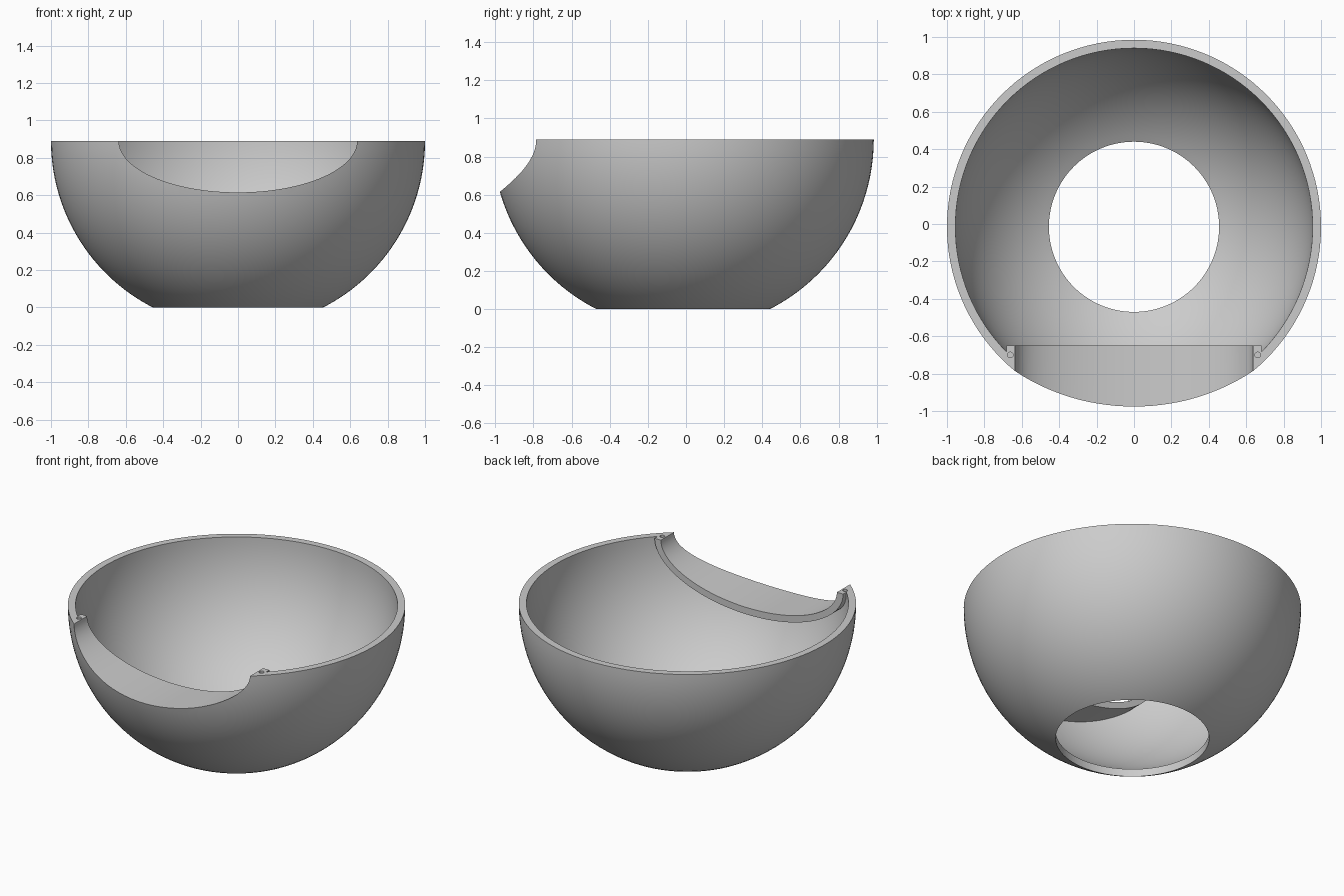
import bpy, math
from mathutils import Matrix

cube = bpy.data.objects.get("Cube")
if cube:
    bpy.data.objects.remove(cube, do_unlink=True)

CY, RIM = -0.015, 0.89            # ball centre: y offset and rim height
OUTER, INNER = 1.0, 0.955         # shell radii
MOUTH_X, MOUTH_Z = 0.637, 0.275   # half sizes of the front opening
LIP = 0.045                       # sleeve thickness
SLEEVE_BACK = -0.65

grey = bpy.data.materials.new("plain grey")
grey.use_nodes = True
colour = (0.6, 0.6, 0.6, 1)
grey.diffuse_color = colour
grey.node_tree.nodes["Principled BSDF"].inputs["Base Color"].default_value = colour


def finish(name):
    ob = bpy.context.object
    ob.name = name
    ob.data.materials.append(grey)
    return ob


def ball(name, radius):
    bpy.ops.mesh.primitive_uv_sphere_add(segments=128, ring_count=64, radius=radius,
                                         location=(0, CY, RIM))
    return finish(name)


def tube(name, radius, depth, location):
    bpy.ops.mesh.primitive_cylinder_add(vertices=128, radius=radius, depth=depth,
                                        location=location)
    return finish(name)


def oval(name, half_x, half_z, y0, y1):
    """Elliptical prism lying along y."""
    ob = tube(name, 1, 1, (0, 0, 0))
    ob.data.transform(Matrix.Translation((0, (y0 + y1) / 2, RIM))
                      @ Matrix.Diagonal((half_x, y1 - y0, half_z, 1))
                      @ Matrix.Rotation(math.pi / 2, 4, 'X'))
    return ob


def cut(target, cutter):
    mod = target.modifiers.new("cut", 'BOOLEAN')
    mod.operation, mod.solver, mod.object = 'DIFFERENCE', 'EXACT', cutter
    with bpy.context.temp_override(object=target, active_object=target):
        bpy.ops.object.modifier_apply(modifier=mod.name)
    bpy.data.objects.remove(cutter, do_unlink=True)


# Hollow of the bowl, leaving material for the sleeve round the front opening
hollow = ball("hollow", INNER)
cut(hollow, oval("sleeve", MOUTH_X + LIP, MOUTH_Z + LIP, -1.3, SLEEVE_BACK))

# Bowl shell, front opening and round base hole
bowl = ball("bowl_shell", OUTER)
cut(bowl, hollow)
cut(bowl, oval("mouth", MOUTH_X, MOUTH_Z, -1.4, -0.5))
cut(bowl, tube("base_hole", 0.455, 0.8, (0, CY, 0)))

# Flat rim
bpy.ops.mesh.primitive_cube_add(size=3, location=(0, 0, RIM + 1.5))
cut(bowl, finish("rim_trim"))

# Pin holes in the rim either side of the opening
for side in (-1, 1):
    cut(bowl, tube("pin_hole", 0.015, 0.12, (side * 0.661, -0.7, RIM)))

bpy.ops.object.select_all(action='DESELECT')
bowl.select_set(True)
bpy.context.view_layer.objects.active = bowl
bpy.ops.object.shade_smooth_by_angle(angle=math.radians(30))
